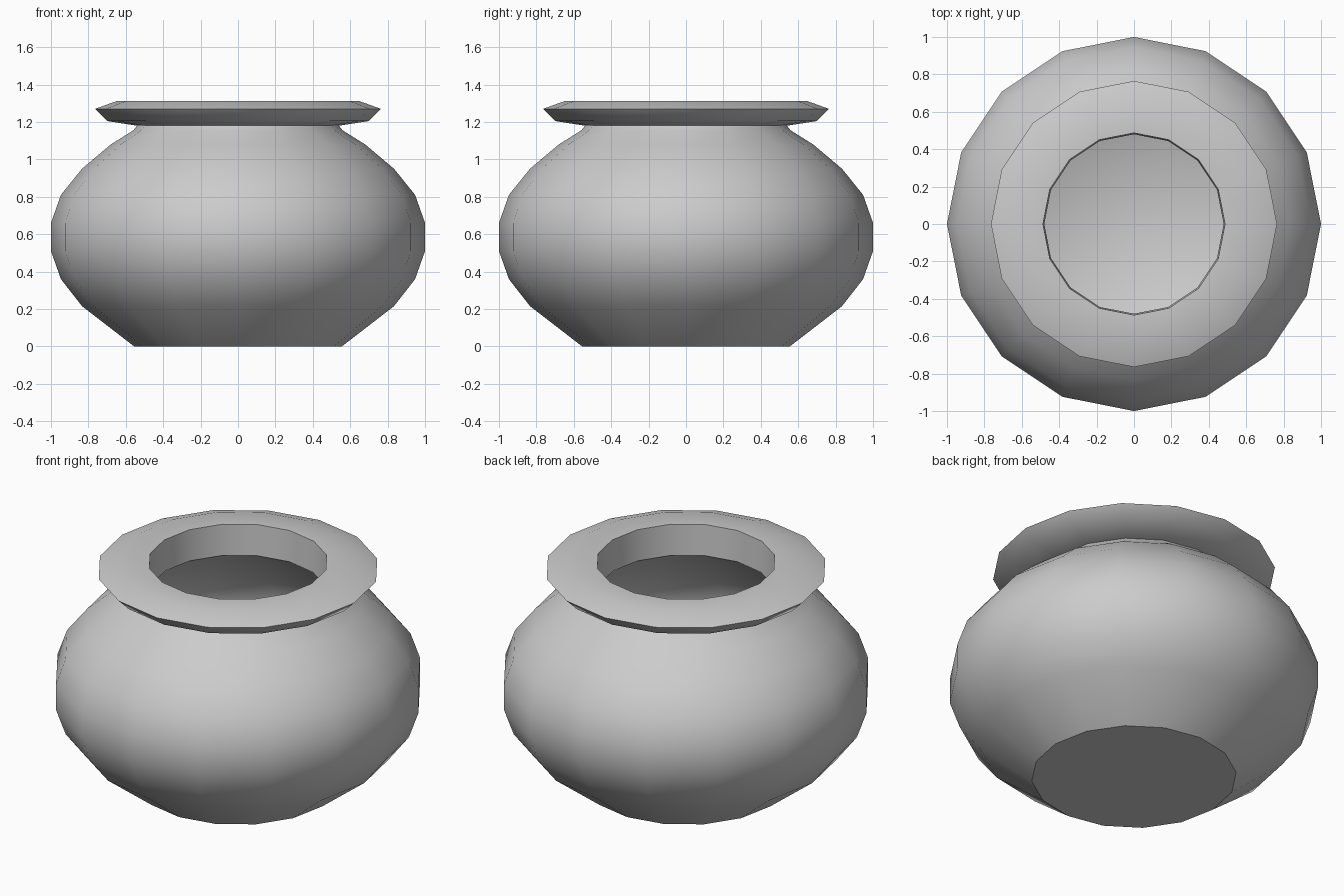
import bpy
import math

if "Cube" in bpy.data.objects:
    bpy.data.objects.remove(bpy.data.objects["Cube"])

SIDES = 16


def lathe(name, profile):
    """Revolve an (r, z) profile about z; r = 0 ends become flat caps."""
    verts, faces = [], []
    for r, z in profile:
        for i in range(SIDES):
            a = 2 * math.pi * i / SIDES
            verts.append((r * math.cos(a), r * math.sin(a), z))
    for k in range(len(profile) - 1):
        for i in range(SIDES):
            j = (i + 1) % SIDES
            faces.append((k * SIDES + i, k * SIDES + j,
                          (k + 1) * SIDES + j, (k + 1) * SIDES + i))
    # flat outer base and inner floor
    last = (len(profile) - 1) * SIDES
    faces.append(tuple(reversed(range(SIDES))))
    faces.append(tuple(range(last, last + SIDES)))
    mesh = bpy.data.meshes.new(name)
    mesh.from_pydata(verts, [], faces)
    obj = bpy.data.objects.new(name, mesh)
    bpy.context.collection.objects.link(obj)
    bpy.ops.object.select_all(action='DESELECT')
    obj.select_set(True)
    bpy.context.view_layer.objects.active = obj
    bpy.ops.object.shade_smooth_by_angle(angle=math.radians(38))
    return obj


# rounded outer belly, from base to neck
belly = [(0.555, 0), (0.834, 0.215), (0.947, 0.36), (1.0, 0.51), (1.0, 0.66),
         (0.947, 0.81), (0.834, 0.95), (0.68, 1.08), (0.56, 1.155), (0.54, 1.18)]
# flared lip
lip = [(0.70, 1.205), (0.765, 1.27), (0.645, 1.313)]
# mouth and hollow inside
inside = [(0.487, 1.313), (0.48, 1.13), (0.64, 1.02), (0.78, 0.90), (0.88, 0.78),
          (0.93, 0.65), (0.93, 0.53), (0.88, 0.39), (0.78, 0.26), (0.53, 0.07)]

lathe("pot", belly + lip + inside)
